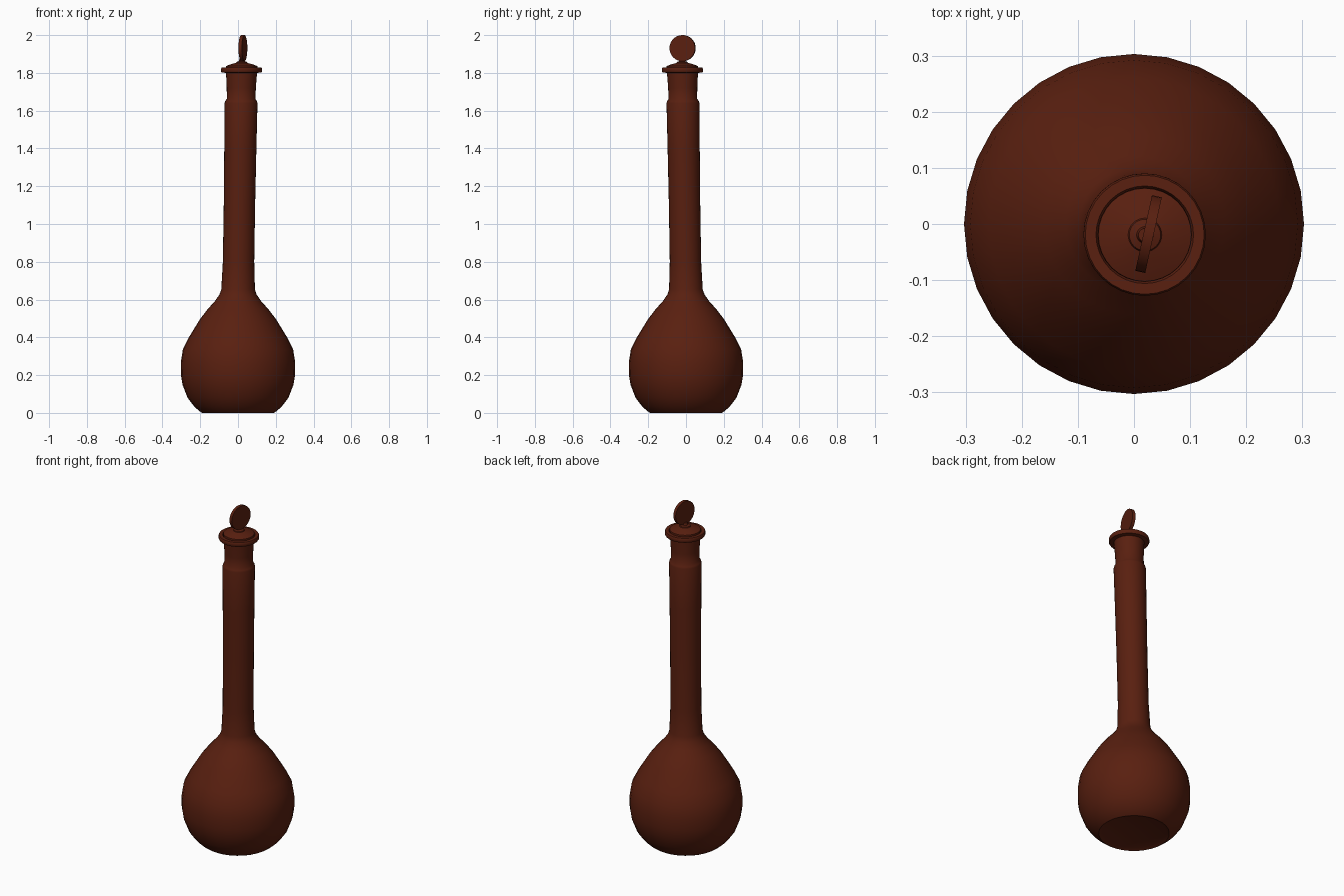
import bpy, bmesh, math
from mathutils import Matrix

if "Cube" in bpy.data.objects:
    bpy.data.objects.remove(bpy.data.objects["Cube"])

SEG = 32
mat = bpy.data.materials.new("brown_glass")
mat.diffuse_color = (0.1, 0.014, 0.005, 1)
mat.use_nodes = True
mat.node_tree.nodes["Principled BSDF"].inputs["Base Color"].default_value = mat.diffuse_color


def lean(z):
    # the neck leans slightly off the body's axis
    return 0.019 * max(0.0, z - 0.62) / 1.2


def finish(bm, name, angle=35):
    bmesh.ops.recalc_face_normals(bm, faces=bm.faces)
    me = bpy.data.meshes.new(name)
    bm.to_mesh(me)
    bm.free()
    ob = bpy.data.objects.new(name, me)
    bpy.context.collection.objects.link(ob)
    me.materials.append(mat)
    bpy.ops.object.select_all(action='DESELECT')
    bpy.context.view_layer.objects.active = ob
    ob.select_set(True)
    bpy.ops.object.shade_smooth_by_angle(angle=math.radians(angle))
    return ob


def lathe(name, profile):
    # spin an (r, z) profile; r = 0 ends become a single pole vertex
    bm = bmesh.new()
    rings = []
    for r, z in profile:
        o = lean(z)
        n = 1 if r == 0 else SEG
        rings.append([bm.verts.new((o + r * math.cos(2 * math.pi * i / SEG),
                                    -o + r * math.sin(2 * math.pi * i / SEG), z))
                      for i in range(n)])
    for a, b in zip(rings, rings[1:]):
        for i in range(SEG):
            j = (i + 1) % SEG
            quad = [a[i % len(a)], a[j % len(a)], b[j % len(b)], b[i % len(b)]]
            bm.faces.new(list(dict.fromkeys(quad)))
    return finish(bm, name)


# Flask: outer wall, flared lip, then inner wall back down to the floor
outer = [(0, 0.012), (0.17, 0.008), (0.19, 0.0), (0.205, 0.01), (0.232, 0.034),
         (0.267, 0.08), (0.294, 0.15), (0.302, 0.2), (0.303, 0.265),
         (0.292, 0.336), (0.26, 0.4), (0.202, 0.495), (0.16, 0.55),
         (0.122, 0.592), (0.098, 0.627), (0.089, 0.655), (0.083, 0.8),
         (0.083, 1.1), (0.085, 1.4), (0.087, 1.64), (0.084, 1.65),
         (0.076, 1.662), (0.077, 1.72), (0.082, 1.8), (0.105, 1.802),
         (0.109, 1.808), (0.109, 1.822), (0.106, 1.828), (0.087, 1.828)]
inner = [(0.08, 1.81), (0.07, 1.72), (0.067, 1.65), (0.07, 1.4), (0.07, 0.8),
         (0.074, 0.655), (0.108, 0.585), (0.188, 0.488), (0.245, 0.395),
         (0.288, 0.265), (0.28, 0.15), (0.22, 0.045), (0.17, 0.025), (0, 0.025)]
lathe("flask", outer + inner)

# Stopper: tapered plug, shallow cap and short stem
lathe("stopper", [(0, 1.66), (0.062, 1.66), (0.074, 1.8), (0.084, 1.828),
                  (0.083, 1.836), (0.06, 1.845), (0.03, 1.853), (0.028, 1.858),
                  (0.015, 1.862), (0.012, 1.875), (0, 1.875)])

# Flat round grip standing on the stopper, turned a little about z
bm = bmesh.new()
turn = (Matrix.Translation((0.026, -0.018, 1.931))
        @ Matrix.Rotation(math.radians(-12.4), 4, 'Z')
        @ Matrix.Rotation(math.radians(90), 4, 'Y'))
bmesh.ops.create_cone(bm, cap_ends=True, segments=SEG, radius1=0.069,
                      radius2=0.069, depth=0.018, matrix=turn)
finish(bm, "stopper_grip")
